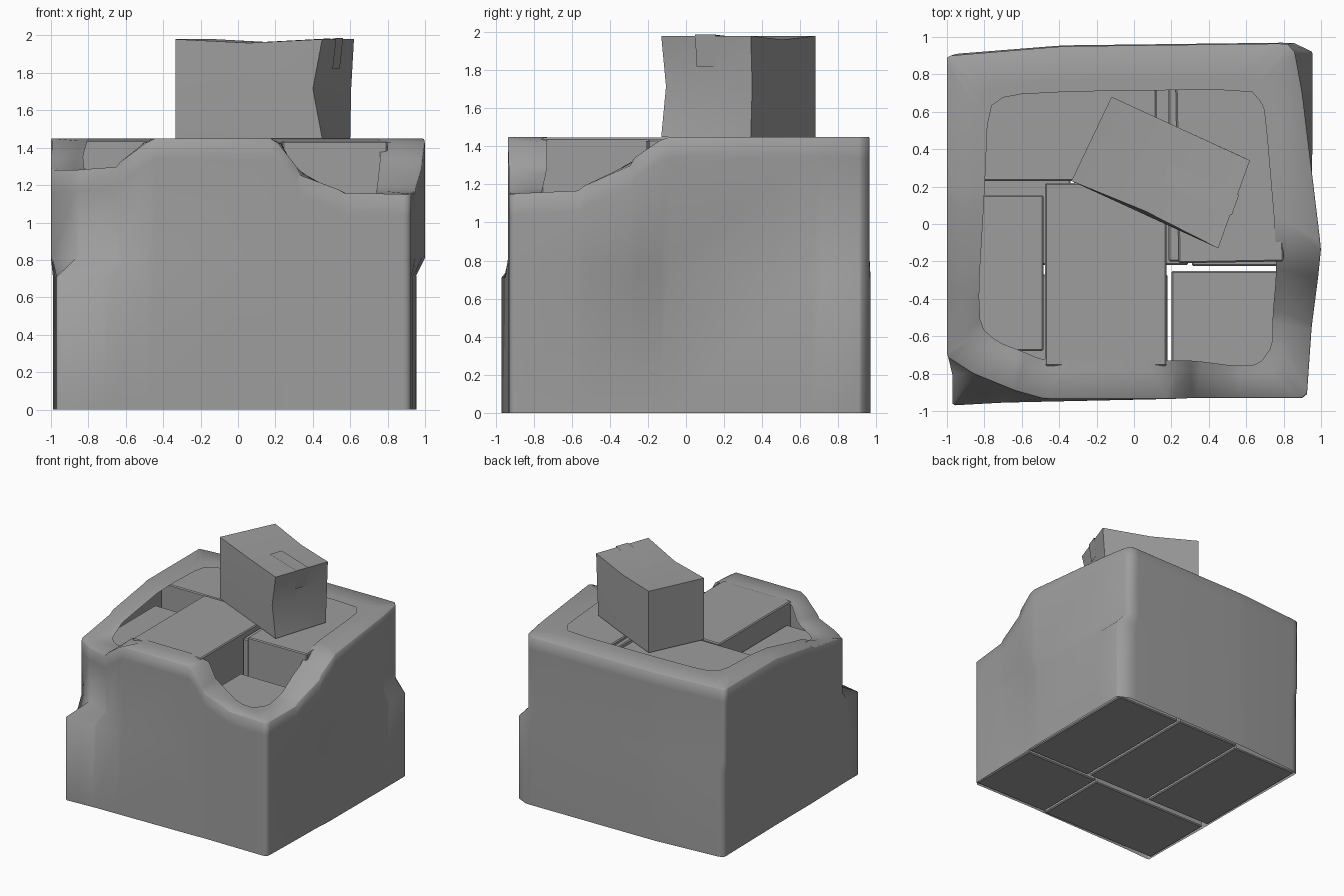
import bpy, bmesh, math
from mathutils import Vector

if "Cube" in bpy.data.objects:
    bpy.data.objects.remove(bpy.data.objects["Cube"])

grey = bpy.data.materials.new("plain_grey")
grey.diffuse_color = (0.34, 0.34, 0.34, 1)
grey.use_nodes = True
grey.node_tree.nodes["Principled BSDF"].inputs["Base Color"].default_value = grey.diffuse_color


def finish(name, bm, angle=None):
    bmesh.ops.recalc_face_normals(bm, faces=bm.faces)
    me = bpy.data.meshes.new(name)
    bm.to_mesh(me)
    bm.free()
    me.materials.append(grey)
    ob = bpy.data.objects.new(name, me)
    bpy.context.collection.objects.link(ob)
    if angle:
        bpy.ops.object.select_all(action='DESELECT')
        bpy.context.view_layer.objects.active = ob
        ob.select_set(True)
        bpy.ops.object.shade_smooth_by_angle(angle=math.radians(angle))
    return ob


def box(name, x0, x1, y0, y1, z0, z1, rot=0, bevel=0.008):
    bm = bmesh.new()
    bmesh.ops.create_cube(bm, size=1)
    for v in bm.verts:
        v.co = Vector((v.co.x * (x1 - x0), v.co.y * (y1 - y0), v.co.z * (z1 - z0)))
    bmesh.ops.bevel(bm, geom=bm.edges[:], offset=bevel, segments=1, affect='EDGES')
    ob = finish(name, bm)
    ob.location = ((x0 + x1) / 2, (y0 + y1) / 2, (z0 + z1) / 2)
    ob.rotation_euler.z = math.radians(rot)
    return ob


# Lower layer of cartons
box("lower_box_back_left", -0.97, -0.34, -0.22, 0.89, 0, 0.71)
box("lower_box_back_middle", -0.32, 0.29, -0.22, 0.93, 0, 0.71)
box("lower_box_back_right", 0.31, 0.93, -0.225, 0.93, 0, 0.71)
box("lower_box_front_left", -0.96, 0.18, -0.93, -0.27, 0, 0.71)
box("lower_box_front_right", 0.2, 0.92, -0.91, -0.25, 0, 0.56)

# Upper layer of cartons
box("upper_box_back_left", -0.9, 0.12, 0.23, 0.87, 0.72, 1.44)
box("upper_box_centre", -0.475, 0.175, -0.76, 0.22, 0.72, 1.445)
box("upper_box_left", -0.9, -0.485, -0.68, 0.155, 0.72, 1.27)
box("upper_box_back_right", 0.23, 0.79, -0.205, 0.84, 0.72, 1.435, rot=1)
box("upper_box_filler", 0.185, 0.3, -0.2, 0.75, 0.72, 1.41)
box("upper_box_front_right", 0.2, 0.82, -0.85, -0.25, 0.57, 1.13)

# Wrap: stations around the pile (lower x y, upper x y, inner rim x y, rim height)
stations = [
    (-.97, -.80, -1.0, -.71, -.82, -.55, 1.28),
    (-.97, -.97, -.86, -.80, -.73, -.63, 1.28),
    (-.70, -.955, -.64, -.89, -.60, -.68, 1.30),
    (-.48, -.95, -.48, -.935, -.48, -.73, 1.45),
    (.21, -.935, .21, -.935, .21, -.73, 1.45),
    (.32, -.93, .32, -.93, .32, -.73, 1.27),
    (.55, -.93, .55, -.93, .55, -.76, 1.16),
    (.90, -.93, .90, -.93, .67, -.75, 1.15),
    (.925, -.91, .925, -.91, .74, -.65, 1.15),
    (.935, -.55, .95, -.55, .74, -.50, 1.17),
    (.94, -.28, .985, -.28, .76, -.28, 1.32),
    (.95, -.13, 1.0, -.13, .76, -.10, 1.45),
    (.955, .70, .90, .70, .70, .60, 1.45),
    (.955, .92, .86, .92, .68, .65, 1.45),
    (.85, .97, .82, .965, .62, .72, 1.45),
    (-.38, .955, -.38, .95, -.30, .71, 1.45),
    (-.95, .91, -.98, .90, -.68, .69, 1.45),
    (-.99, .89, -1.0, .89, -.78, .62, 1.45),
    (-.98, .15, -1.0, .15, -.80, .15, 1.45),
    (-.98, -.30, -1.0, -.30, -.83, -.35, 1.36),
]


# Corner cutting, gentle on the outline and stronger on the rim
CUT = (.05, .05, .05, .05, .2, .2, .15)


def corner_cut(pts):
    out = []
    for a, b in zip(pts, pts[1:] + pts[:1]):
        out.append([p + (q - p) * t for p, q, t in zip(a, b, CUT)])
        out.append([q + (p - q) * t for p, q, t in zip(a, b, CUT)])
    return out


bm = bmesh.new()
columns = []
for s in corner_cut(stations):
    low, up, inn, h = Vector(s[0:2]), Vector(s[2:4]), Vector(s[4:6]), s[6]
    path = [(low, 0), (low, 0.71), (up, 0.81), (up, h - 0.11), (up, h - 0.006),
            (up.lerp(inn, 0.03), h), (up.lerp(inn, 0.75), h), (inn, h)]
    columns.append([bm.verts.new((p.x, p.y, z)) for p, z in path])
for a, b in zip(columns, columns[1:] + columns[:1]):
    for i in range(len(a) - 1):
        bm.faces.new((a[i], b[i], b[i + 1], a[i + 1]))
finish("wrap_cover", bm, 179)

# Crumpled loose carton on top
corners = [Vector(c) for c in ((-.335, .23), (.45, -.13), (.62, .34), (-.12, .68))]
bm = bmesh.new()
bmesh.ops.create_cube(bm, size=2)
bmesh.ops.subdivide_edges(bm, edges=bm.edges[:], cuts=1, use_grid_fill=True)
for v in bm.verts:
    u, w, k = (v.co.x + 1) / 2, (v.co.y + 1) / 2, round(v.co.z)
    p = corners[0].lerp(corners[1], u).lerp(corners[3].lerp(corners[2], u), w)
    z = 1.45 + 0.265 * (k + 1)
    if k == 0 and u > 0.9:
        p += Vector((-0.05, 0.025)) * (1 - 0.7 * w)
    if k == -1 and u > 0.9:
        p.x -= 0.02 * w
    if k == 1 and 0.4 < u < 0.6:
        z -= 0.02
        p.y += 0.02 * (1 - w)
    v.co = (p.x, p.y, z)
finish("loose_box", bm, 20)

# Tape over the end of the loose carton
bm = bmesh.new()
along, across = Vector((0.91, -0.415, 0)), Vector((0.17, 0.47, 0)) * 0.115
mid = Vector((0.535, 0.105, 0))
line = [mid - along * 0.4 + Vector((0, 0, 1.966)), mid + along * 0.008 + Vector((0, 0, 1.986)),
        mid - along * 0.012 + Vector((0, 0, 1.82))]
rows = [[bm.verts.new(p - across), bm.verts.new(p + across)] for p in line]
for a, b in zip(rows, rows[1:]):
    bm.faces.new((a[0], b[0], b[1], a[1]))
finish("tape_strip", bm)
